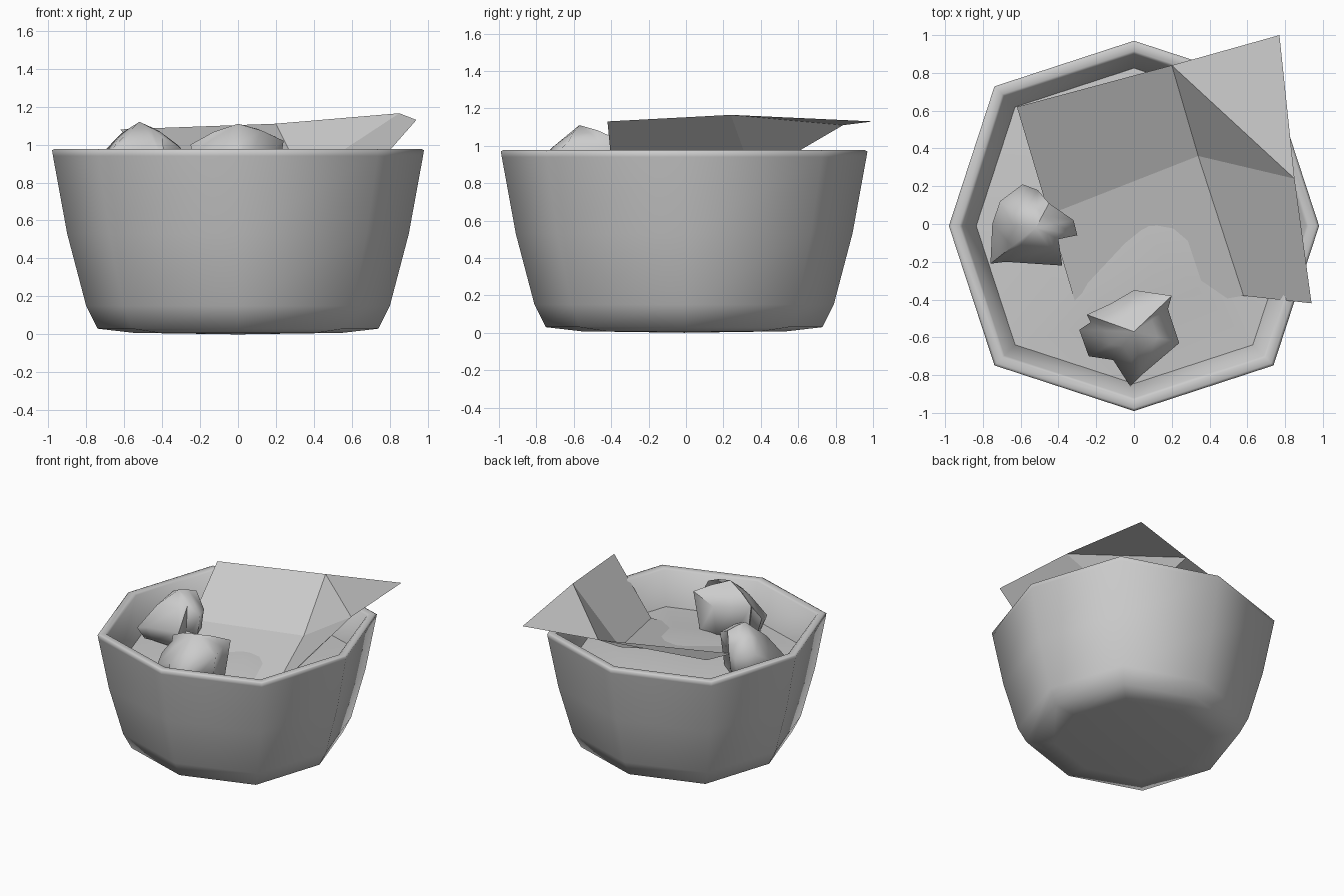
import bpy
from math import cos, sin, pi, radians

if "Cube" in bpy.data.objects:
    bpy.data.objects.remove(bpy.data.objects["Cube"])


def make(name, verts, faces, angle=None):
    mesh = bpy.data.meshes.new(name)
    mesh.from_pydata(verts, [], faces)
    mesh.update()
    ob = bpy.data.objects.new(name, mesh)
    bpy.context.collection.objects.link(ob)
    if angle:
        bpy.ops.object.select_all(action='DESELECT')
        ob.select_set(True)
        bpy.context.view_layer.objects.active = ob
        bpy.ops.object.shade_smooth_by_angle(angle=radians(angle))
    return ob


def octagon(r, z):
    # diagonal corners sit slightly further out than the axis corners
    return [(r * (1.066 if i % 2 else 1) * cos(i * pi / 4),
             r * (1.066 if i % 2 else 1) * sin(i * pi / 4) - 0.01, z) for i in range(8)]


def loft(rings, start=None, end=None):
    n = len(rings[0])
    verts = [v for ring in rings for v in ring]
    faces = [(k * n + i, k * n + (i + 1) % n, (k + 1) * n + (i + 1) % n, (k + 1) * n + i)
             for k in range(len(rings) - 1) for i in range(n)]
    if start:
        verts.append(start)
        faces += [(len(verts) - 1, (i + 1) % n, i) for i in range(n)]
    if end:
        verts.append(end)
        b = (len(rings) - 1) * n
        faces += [(len(verts) - 1, b + i, b + (i + 1) % n) for i in range(n)]
    return verts, faces


# bin shell: bottom, outer wall, rim, inner wall
profile = [(0.55, 0.008), (0.74, 0.03), (0.80, 0.15), (0.90, 0.53), (0.975, 0.94),
           (0.98, 0.97), (0.965, 0.977), (0.925, 0.977), (0.91, 0.965), (0.835, 0.70)]
make("bin", *loft([octagon(r, z) for r, z in profile], start=(0, -0.01, 0.0)), angle=75)

# gently domed filling inside the bin
make("bin_filling", *loft([octagon(0.84, 0.70), octagon(0.45, 0.73)],
                          end=(0.16, -0.15, 0.785)), angle=60)

# folded sheet of paper leaning on the rim: three rows of three points
sheet = [(-0.62, 0.62, 1.08), (0.20, 0.84, 1.11), (0.77, 1.00, 1.13),
         (-0.45, 0.05, 0.87), (0.34, 0.36, 0.83), (0.85, 0.24, 1.165),
         (-0.28, -0.52, 0.69), (0.58, -0.38, 0.72), (0.94, -0.42, 1.13)]
make("folded_paper", sheet, [(3, 4, 1, 0), (4, 5, 1), (5, 2, 1), (6, 7, 4, 3), (7, 8, 5, 4)])


# crumpled paper balls: apex, shoulder ring, spiky outline, underside
def paper_ball(name, apex, outline, bottom_z):
    cx, cy, cz = apex
    n = len(outline)

    def ring(s, zf):
        return [(cx + (x - cx) * s, cy + (y - cy) * s, zf(z)) for x, y, z in outline]
    shoulder = ring(0.52, lambda z: z + (cz - z) * 0.6)
    under = ring(0.82, lambda z: bottom_z + 0.05)
    rings = [under, list(outline), shoulder]
    make(name, *loft(rings, start=(cx, cy, bottom_z), end=apex), angle=65)


paper_ball("crumpled_paper_left", (-0.52, -0.02, 1.12),
           [(-0.30, -0.06, 0.98), (-0.32, 0.02, 1.00), (-0.45, 0.11, 1.08),
            (-0.51, 0.18, 0.95), (-0.59, 0.21, 0.92), (-0.71, 0.12, 0.96),
            (-0.75, 0.00, 0.88), (-0.76, -0.21, 0.82), (-0.68, -0.20, 0.84),
            (-0.38, -0.22, 0.88), (-0.40, -0.08, 1.04)], 0.68)
paper_ball("crumpled_paper_front", (0.0, -0.57, 1.11),
           [(0.24, -0.63, 1.02), (0.18, -0.45, 1.00), (0.20, -0.38, 1.04),
            (0.00, -0.35, 0.98), (-0.12, -0.42, 0.98), (-0.25, -0.48, 1.00),
            (-0.23, -0.52, 0.97), (-0.29, -0.56, 0.88), (-0.24, -0.70, 0.84),
            (-0.11, -0.72, 0.90), (-0.02, -0.86, 0.80), (0.04, -0.80, 0.86)], 0.66)
